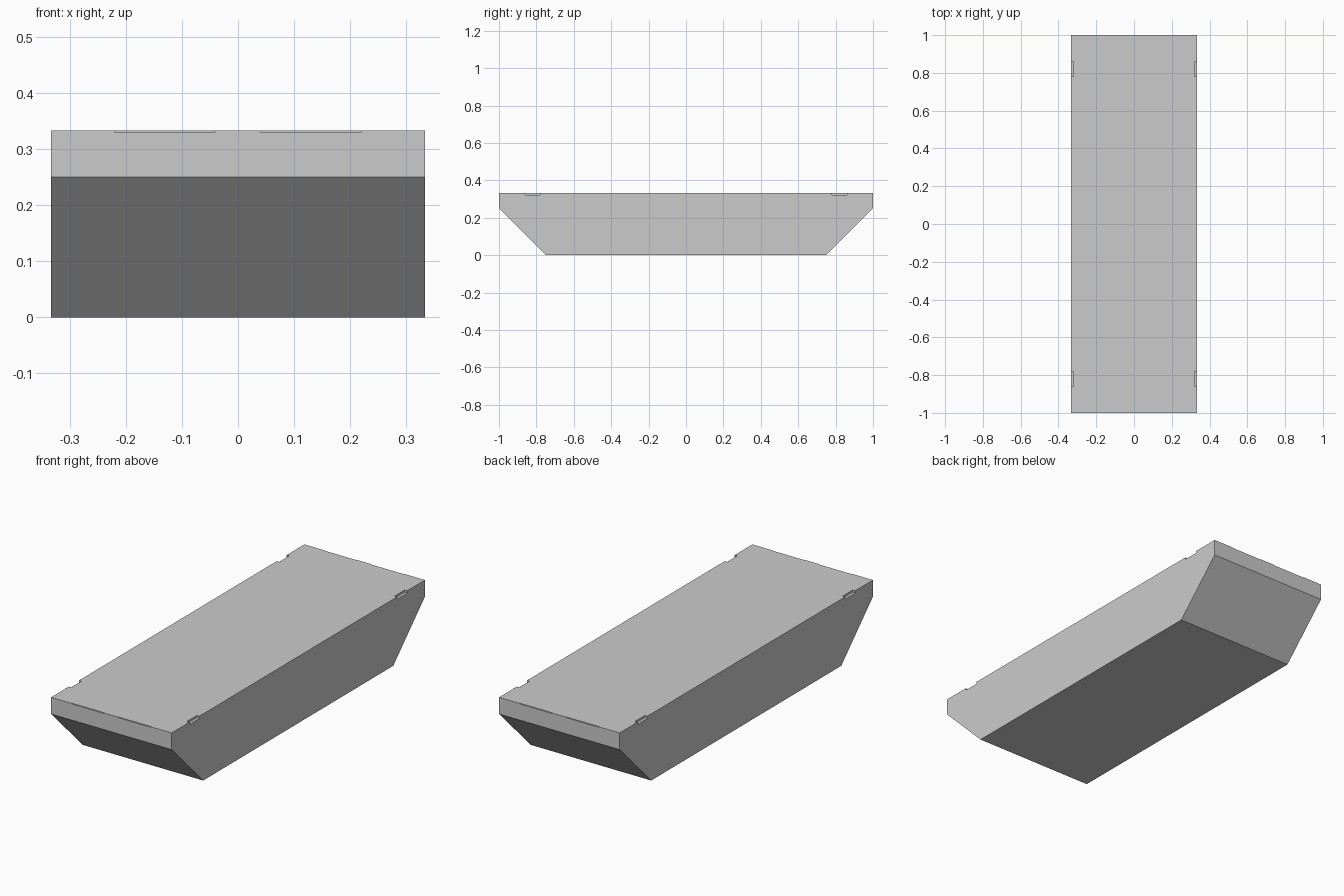
import bpy, bmesh

if "Cube" in bpy.data.objects:
    bpy.data.objects.remove(bpy.data.objects["Cube"])

W, H = 0.333, 0.333


def box(name, centre, size):
    """Hidden box used as a cutter."""
    bpy.ops.mesh.primitive_cube_add(size=1, location=centre)
    ob = bpy.context.object
    ob.name = name
    ob.scale = size
    ob.hide_render = True
    ob.hide_set(True)
    return ob


# Hull: side profile swept across the width
profile = [(-1, H), (-1, 0.25), (-0.75, 0), (0.75, 0), (1, 0.25), (1, H)]
bm = bmesh.new()
face = bm.faces.new([bm.verts.new((-W, y, z)) for y, z in profile])
swept = bmesh.ops.extrude_face_region(bm, geom=[face])["geom"]
bmesh.ops.translate(bm, vec=(2 * W, 0, 0),
                    verts=[v for v in swept if isinstance(v, bmesh.types.BMVert)])
bmesh.ops.recalc_face_normals(bm, faces=bm.faces)
mesh = bpy.data.meshes.new("hull")
bm.to_mesh(mesh)
bm.free()
hull = bpy.data.objects.new("hull", mesh)
bpy.context.collection.objects.link(hull)

# Small notches along the top edge: two per long side, two shallow ones per end
cutters = []
for sx in (-1, 1):
    for sy in (-1, 1):
        cutters.append(box("side_notch_cutter", (sx * W, sy * 0.82, H),
                           (0.028, 0.08, 0.022)))
        cutters.append(box("end_notch_cutter", (sx * 0.13, sy, H),
                           (0.18, 0.006, 0.005)))

for cutter in cutters:
    mod = hull.modifiers.new("notch", "BOOLEAN")
    mod.operation = "DIFFERENCE"
    mod.solver = "EXACT"
    mod.object = cutter
